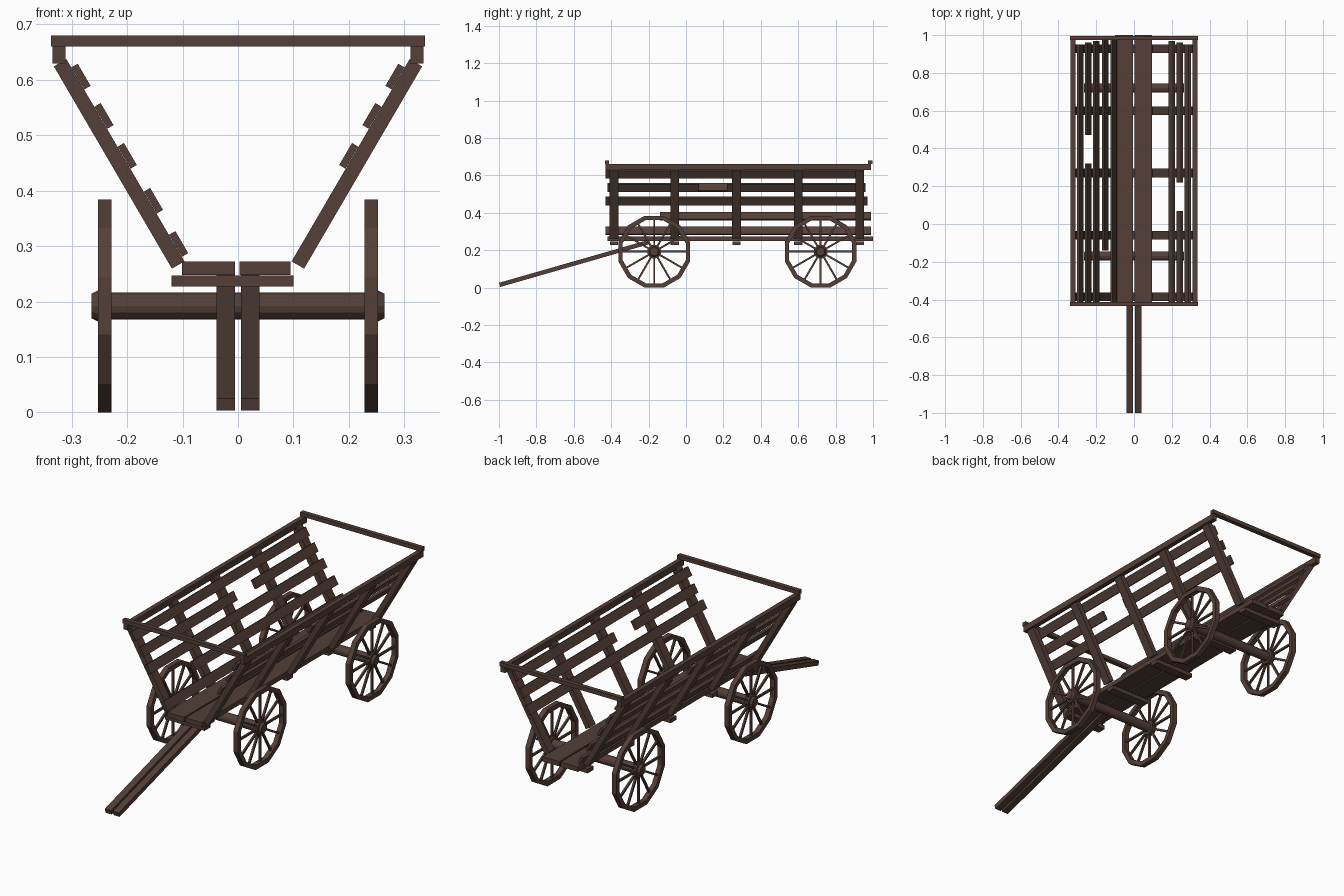
import bpy, bmesh
from math import sin, cos, tan, pi, radians, atan2, hypot
from mathutils import Matrix, Vector

cube = bpy.data.objects.get("Cube")
if cube:
    bpy.data.objects.remove(cube, do_unlink=True)

wood = bpy.data.materials.new("dark_brown_wood")
wood.use_nodes = True
color = (0.088, 0.05, 0.038, 1)
wood.diffuse_color = color
bsdf = wood.node_tree.nodes["Principled BSDF"]
bsdf.inputs["Base Color"].default_value = color
bsdf.inputs["Roughness"].default_value = 0.9


def finish(name, bm):
    bmesh.ops.recalc_face_normals(bm, faces=bm.faces)
    mesh = bpy.data.meshes.new(name)
    bm.to_mesh(mesh)
    bm.free()
    mesh.materials.append(wood)
    obj = bpy.data.objects.new(name, mesh)
    bpy.context.collection.objects.link(obj)
    return obj


def add_box(bm, center, size, rot=Matrix()):
    m = Matrix.Translation(center) @ rot @ Matrix.Diagonal((*size, 1))
    bmesh.ops.create_cube(bm, size=1, matrix=m)


def box(name, center, size, rot=Matrix()):
    bm = bmesh.new()
    add_box(bm, center, size, rot)
    return finish(name, bm)


def add_rod(bm, x, y, z, r1, r2, length, sides=12):
    m = Matrix.Translation((x, y, z)) @ Matrix.Rotation(pi / 2, 4, 'Y')
    bmesh.ops.create_cone(bm, cap_ends=True, segments=sides, radius1=r1,
                          radius2=r2, depth=length, matrix=m)


# Floor boards
for side, x, w in (("right", -0.053, 0.096), ("left", 0.049, 0.092)):
    box(f"floor_board_{side}", (x, 0.29, 0.26), (w, 1.42, 0.024))

# Sloping sides: stakes, cross pieces, planks and top rails
stake_y = (-0.385, -0.06, 0.27, 0.6, 0.928)
foot, head = Vector((0.108, 0.266)), Vector((0.321, 0.631))
lean = atan2(head.x - foot.x, head.y - foot.y)
mid = (foot + head) / 2

for i, y in enumerate(stake_y):
    box(f"cross_piece_{i}", (-0.01, y, 0.237), (0.22, 0.045, 0.02))

# Each plank: height of its centre, front end, back end
common = [(0.606, -0.43, 0.95), (0.463, -0.43, 0.97)]
planks = {
    -1: common + [(0.535, -0.42, 0.32), (0.535, 0.47, 0.96),
                  (0.382, -0.14, 0.99), (0.304, -0.43, 0.99)],
    1: common + [(0.535, -0.42, 0.07), (0.535, 0.22, 0.96)],
}
for s, side in ((-1, "right"), (1, "left")):
    tilt = Matrix.Rotation(s * lean, 4, 'Y')
    for i, y in enumerate(stake_y):
        box(f"stake_{side}_{i}", (s * mid.x, y, mid.y),
            (0.026, 0.046, (head - foot).length), tilt)
    for i, (z, y0, y1) in enumerate(planks[s]):
        x = foot.x + (z - foot.y) * tan(lean) - 0.02 / cos(lean)
        box(f"plank_{side}_{i}", (s * x, (y0 + y1) / 2, z),
            (0.013, y1 - y0, 0.046), tilt)
    box(f"top_rail_{side}", (s * 0.323, 0.28, 0.645), (0.024, 1.42, 0.031))

# End bars across the top
for name, y in (("front", -0.423), ("back", 0.985)):
    box(f"end_bar_{name}", (0, y, 0.67), (0.675, 0.022, 0.02))

# Pulling shafts
start, end = Vector((0, -0.9965, 0.0145)), Vector((0, -0.2, 0.243))
d = end - start
for s, side in ((-1, "right"), (1, "left")):
    c = (start + end) / 2
    box(f"shaft_{side}", (s * 0.022, c.y, c.z), (0.034, d.length, 0.023),
        Matrix.Rotation(atan2(d.z, d.y), 4, 'X'))

# Axles and twelve-sided wheels
N, HZ = 12, 0.192
outer = HZ / cos(pi / N)
inner = outer - 0.024


def wheel(name, x, y, s):
    bm = bmesh.new()
    # rim
    loops = []
    for k in range(N):
        a = (k + 0.5) * 2 * pi / N
        loops.append([bm.verts.new((x + dx, y + r * cos(a), HZ + r * sin(a)))
                      for dx, r in ((-0.0125, outer), (0.0125, outer),
                                    (0.0125, inner), (-0.0125, inner))])
    for k in range(N):
        p, q = loops[k], loops[(k + 1) % N]
        for j in range(4):
            n = (j + 1) % 4
            bm.faces.new((p[j], p[n], q[n], q[j]))
    # spokes
    for k in range(N):
        a = k * 2 * pi / N
        r = 0.1
        add_box(bm, (x, y + r * cos(a), HZ + r * sin(a)),
                (0.01, 0.155, 0.01), Matrix.Rotation(a, 4, 'X'))
    # hub and outer cap
    add_rod(bm, x, y, HZ, 0.038, 0.038, 0.024)
    r1, r2 = (0.029, 0.022) if s > 0 else (0.022, 0.029)
    add_rod(bm, x + s * 0.017, y, HZ, r1, r2, 0.014)
    finish(name, bm)


for end_name, y in (("front", -0.17), ("back", 0.72)):
    bm = bmesh.new()
    add_rod(bm, 0, y, HZ, 0.024, 0.024, 0.48)
    finish(f"axle_{end_name}", bm)
    for s, side in ((-1, "right"), (1, "left")):
        wheel(f"wheel_{end_name}_{side}", s * 0.2405, y, s)
